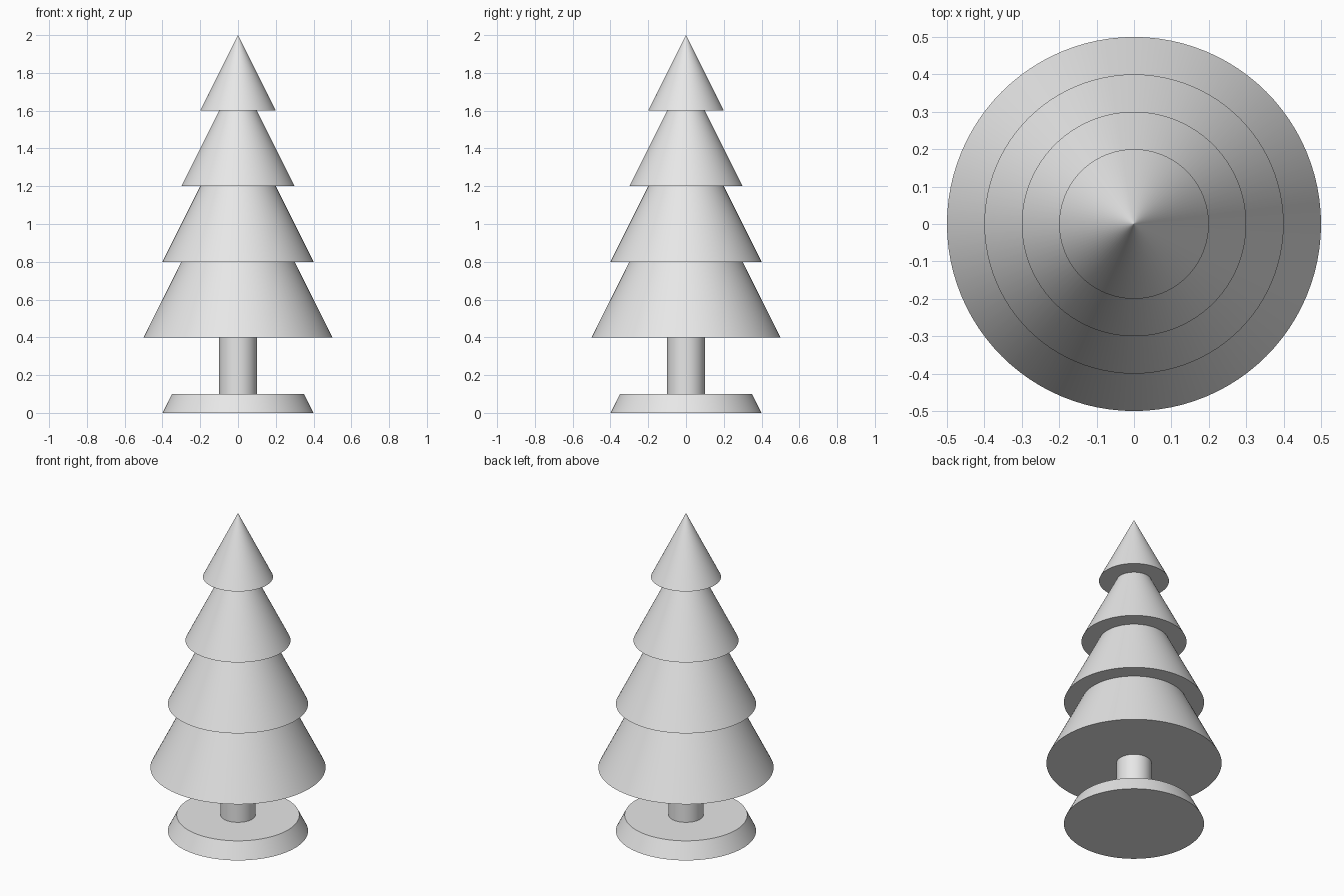
import bpy
import math

default_cube = bpy.data.objects.get("Cube")
if default_cube:
    bpy.data.objects.remove(default_cube, do_unlink=True)

# One plain grey for the whole tree
grey = bpy.data.materials.new("light_grey")
grey.use_nodes = True
colour = (0.8, 0.8, 0.8, 1.0)
grey.diffuse_color = colour
grey.node_tree.nodes["Principled BSDF"].inputs["Base Color"].default_value = colour


def round_part(name, bottom_radius, top_radius, bottom, top):
    """Smooth-sided, flat-capped tapered solid standing on the z axis."""
    bpy.ops.mesh.primitive_cone_add(
        vertices=96, radius1=bottom_radius, radius2=top_radius,
        depth=top - bottom, location=(0, 0, (bottom + top) / 2))
    part = bpy.context.object
    part.name = part.data.name = name
    part.data.materials.append(grey)
    bpy.ops.object.shade_smooth_by_angle(angle=math.radians(30))
    return part


# Stand and trunk
round_part("stand", 0.4, 0.35, 0.0, 0.1)
round_part("trunk", 0.1, 0.1, 0.1, 0.4)

# Four foliage tiers, each narrower than the one below;
# the tip keeps a minute cap so its shading stays crisp
for i in range(4):
    wide = 0.5 - 0.1 * i
    narrow = max(wide - 0.2, 0.0005)
    bottom = 0.4 * (i + 1)
    round_part(f"foliage_tier_{i + 1}", wide, narrow, bottom, bottom + 0.4)
